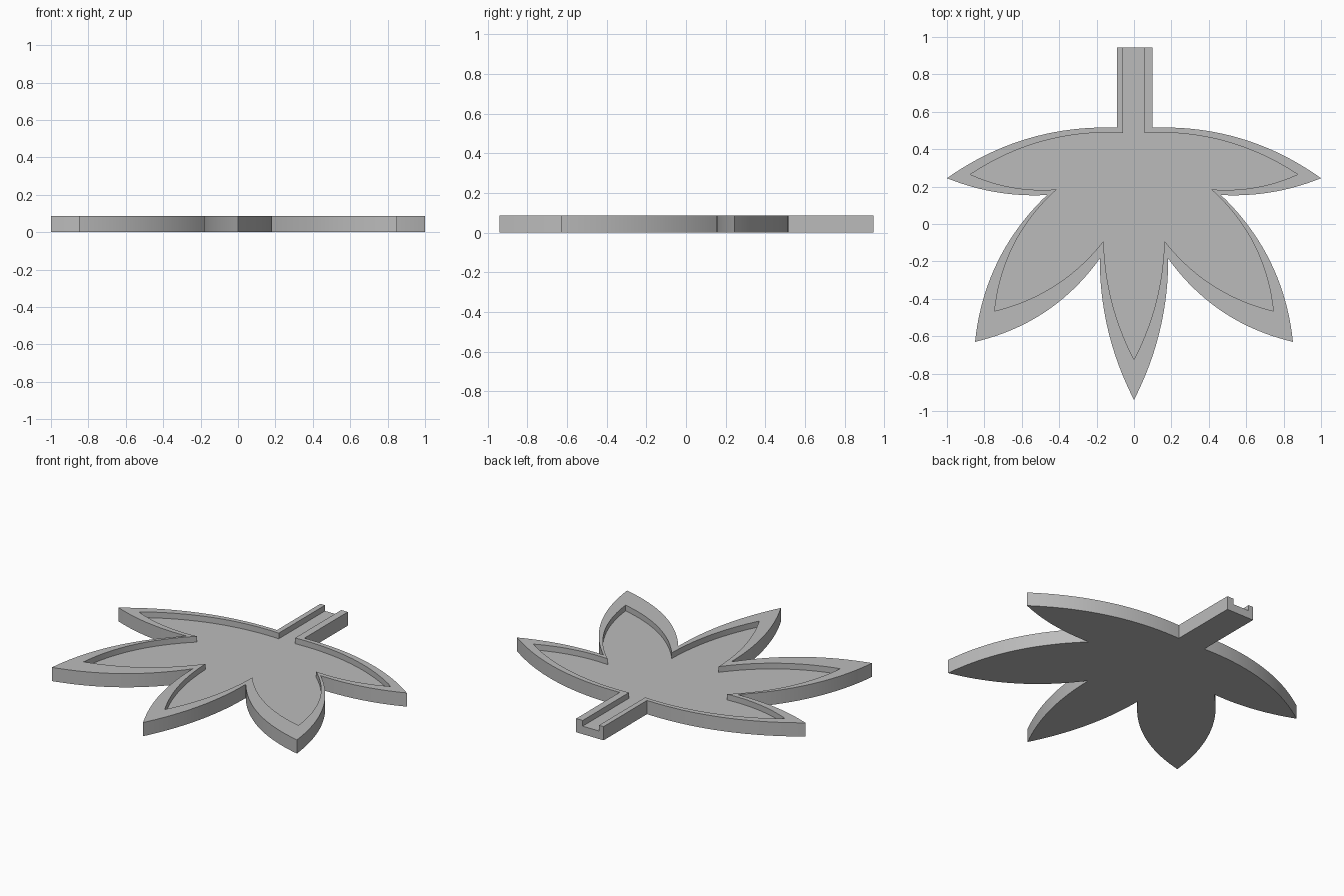
import bpy, bmesh
from mathutils import Vector

if "Cube" in bpy.data.objects:
    bpy.data.objects.remove(bpy.data.objects["Cube"])

HEIGHT, FLOOR, STEM_END = 0.086, 0.05, 0.945
STEPS = 20

gray = bpy.data.materials.new("plain_gray")
gray.use_nodes = True
gray.diffuse_color = (0.5, 0.5, 0.5, 1)
gray.node_tree.nodes["Principled BSDF"].inputs["Base Color"].default_value = (0.5, 0.5, 0.5, 1)


def bulge(a, b, sag):
    """Points after a up to b on a curve that swells outward by sag."""
    a, b = Vector(a), Vector(b)
    d = (b - a).normalized()
    c = (a + b) / 2 + Vector((-d.y, d.x)) * sag * 2
    return [a * (1 - t) ** 2 + c * 2 * t * (1 - t) + b * t * t
            for t in (i / STEPS for i in range(1, STEPS + 1))]


def leaf_path(right, left, corners, sags):
    """Open path from the right stem end around the leaf to the left stem end."""
    base_y = corners[0][1]

    def half(stem_x):
        knots = [(stem_x, base_y)] + corners[1:]
        pts = [Vector((stem_x, STEM_END)), Vector(knots[0])]
        for a, b, s in zip(knots, knots[1:], sags):
            pts += bulge(a, b, s)
        return pts

    mirrored = [Vector((-p.x, p.y)) for p in half(left)]
    return half(right) + mirrored[-2::-1]


# Corners run: stem base, side tip, notch, lower tip, notch, front tip
outer = leaf_path(0.10, 0.09,
                  [(0, 0.515), (1, 0.245), (0.465, 0.155),
                   (0.85, -0.63), (0.183, -0.185), (0, -0.94)],
                  [0.08, 0.03, 0.08, 0.075, 0.047])
inner = leaf_path(0.055, 0.058,
                  [(0, 0.487), (0.875, 0.265), (0.413, 0.185),
                   (0.745, -0.465), (0.162, -0.09), (0, -0.725)],
                  [0.07, 0.03, 0.07, 0.06, 0.038])

bm = bmesh.new()


def ring(path, z):
    return [bm.verts.new((p.x, p.y, z)) for p in path]


def walls(low, high):
    for i in range(len(low) - 1):
        bm.faces.new((low[i], low[i + 1], high[i + 1], high[i]))


bottom, rim = ring(outer, 0), ring(outer, HEIGHT)
floor, lip = ring(inner, FLOOR), ring(inner, HEIGHT)
walls(bottom, rim)          # outside
walls(lip, floor)           # recess sides
bm.faces.new(bottom)        # underside
bm.faces.new(floor)         # recess floor
bm.faces.new(rim + lip[::-1])   # raised border
# U-shaped open end of the stem channel
bm.faces.new((bottom[0], rim[0], lip[0], floor[0],
              floor[-1], lip[-1], rim[-1], bottom[-1]))
bmesh.ops.recalc_face_normals(bm, faces=bm.faces)

mesh = bpy.data.meshes.new("leaf_tray")
bm.to_mesh(mesh)
bm.free()
mesh.materials.append(gray)
tray = bpy.data.objects.new("leaf_tray", mesh)
bpy.context.collection.objects.link(tray)
bpy.ops.object.select_all(action='DESELECT')
tray.select_set(True)
bpy.context.view_layer.objects.active = tray
bpy.ops.object.shade_smooth_by_angle()
